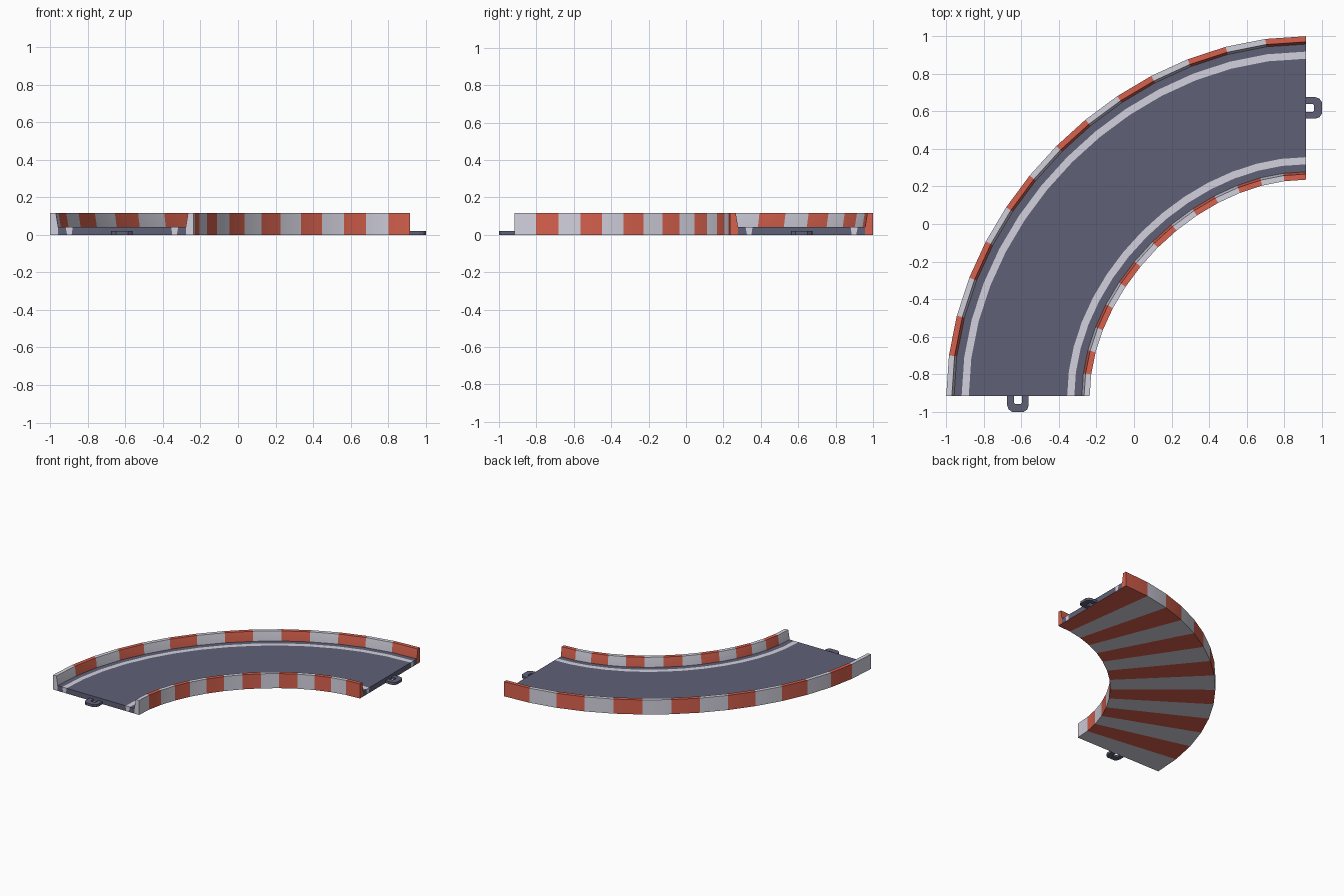
import bpy, bmesh, math
from mathutils import Vector, Matrix

if "Cube" in bpy.data.objects:
    bpy.data.objects.remove(bpy.data.objects["Cube"])

N = 14            # striped segments around the bend
C = 0.917         # bend corner is at (C, -C)
R = 1.535         # centre line radius
K = 0.51          # handle ratio of the slightly flattened quarter bend
HALF = 0.382      # half the track width
H = 0.117         # wall height
DECK = 0.042      # road surface height


def material(name, rgb):
    m = bpy.data.materials.new(name)
    m.diffuse_color = (*rgb, 1)
    m.use_nodes = True
    m.node_tree.nodes["Principled BSDF"].inputs["Base Color"].default_value = m.diffuse_color
    return m


WHITE = material("pale_grey", (0.65, 0.64, 0.73))
RED = material("warm_red", (0.68, 0.12, 0.075))
ROAD = material("slate_blue", (0.115, 0.118, 0.185))


def frame(i):
    """Point on the centre line and its outward normal."""
    t = i / N
    p = [Vector(v) * R for v in ((-1, 0), (-1, K), (-K, 1), (0, 1))]
    s = 1 - t
    pos = p[0]*s**3 + p[1]*3*s*s*t + p[2]*3*s*t*t + p[3]*t**3
    d = (p[1]-p[0])*s*s + (p[2]-p[1])*2*s*t + (p[3]-p[2])*t*t
    d.normalize()
    return pos + Vector((C, -C)), Vector((-d.y, d.x))


def sweep_rings(bm, profile):
    rings = []
    for i in range(N + 1):
        pos, n = frame(i)
        rings.append([bm.verts.new((*(pos + n * o), z)) for o, z in profile])
    return rings


def finish(bm, name, mats, smooth=True, recalc=True):
    if recalc:
        bmesh.ops.recalc_face_normals(bm, faces=bm.faces)
    me = bpy.data.meshes.new(name)
    bm.to_mesh(me)
    bm.free()
    for m in mats:
        me.materials.append(m)
    ob = bpy.data.objects.new(name, me)
    bpy.context.collection.objects.link(ob)
    if smooth:
        bpy.ops.object.select_all(action='DESELECT')
        ob.select_set(True)
        bpy.context.view_layer.objects.active = ob
        bpy.ops.object.shade_smooth_by_angle(angle=math.radians(25))
    return ob


# Side walls: closed profile, alternating white and red by segment
def wall(name, side):
    prof = [(HALF, 0), (HALF, H), (HALF - 0.03, H), (HALF - 0.042, DECK), (HALF - 0.042, 0)]
    prof = [(o * side, z) for o, z in prof]
    bm = bmesh.new()
    rings = sweep_rings(bm, prof)
    for i in range(N):
        a, b = rings[i], rings[i + 1]
        for j in range(len(prof)):
            k = (j + 1) % len(prof)
            bm.faces.new((a[j], a[k], b[k], b[j])).material_index = i % 2
    bm.faces.new(rings[0]).material_index = 0
    bm.faces.new(rings[-1]).material_index = 1
    finish(bm, name, [WHITE, RED])


wall("outer_wall", 1)
wall("inner_wall", -1)

# Road slab: dark top with two painted lines, striped underside
edge = HALF - 0.042
cols = [-edge, -0.3, -0.262, 0.262, 0.3, edge]          # top columns
low = [-edge, -0.292, -0.268, 0.268, 0.292, edge]       # bottom columns
bm = bmesh.new()
top = sweep_rings(bm, [(o, DECK) for o in cols])
bot = sweep_rings(bm, [(o, 0) for o in low])
for j in range(5):
    paint = 1 if j in (1, 3) else 0
    for i in range(N):
        bm.faces.new((top[i][j], top[i][j+1], top[i+1][j+1], top[i+1][j])).material_index = paint
        bm.faces.new((bot[i][j], bot[i+1][j], bot[i+1][j+1], bot[i][j+1])).material_index = 1 + i % 2
    for i in (0, N):
        bm.faces.new((top[i][j], top[i][j+1], bot[i][j+1], bot[i][j])).material_index = paint
for j in (0, 5):
    for i in range(N):
        bm.faces.new((top[i][j], top[i+1][j], bot[i+1][j], bot[i][j]))
finish(bm, "road_slab", [ROAD, WHITE, RED])


# Connector loops: flat U-shaped links sticking out of both ends
def connector(name, loc, turn):
    L = 0.083
    out = [(-0.057, 0), (-0.057, 0.05), (-0.05, 0.07), (-0.032, L)]
    inn = [(-0.021, 0), (-0.021, 0.034), (-0.019, 0.039), (-0.014, 0.041)]
    out += [(-x, y) for x, y in reversed(out)]
    inn += [(-x, y) for x, y in reversed(inn)]
    bm = bmesh.new()
    rows = [[[bm.verts.new((x, y, z)) for x, y in pts] for pts in (out, inn)] for z in (0, 0.02)]
    (o0, i0), (o1, i1) = rows
    for k in range(len(out) - 1):
        for a, b in ((o0, o1), (o1, i1), (i1, i0), (i0, o0)):
            bm.faces.new((a[k], a[k+1], b[k+1], b[k]))
    for k in (0, -1):
        bm.faces.new((o0[k], o1[k], i1[k], i0[k]))
    bm.transform(Matrix.Translation(loc) @ Matrix.Rotation(turn, 4, 'Z'))
    finish(bm, name, [ROAD], smooth=False)


connector("front_connector", (C - R, -C, 0), math.pi)
connector("right_connector", (C, R - C, 0), -math.pi / 2)
